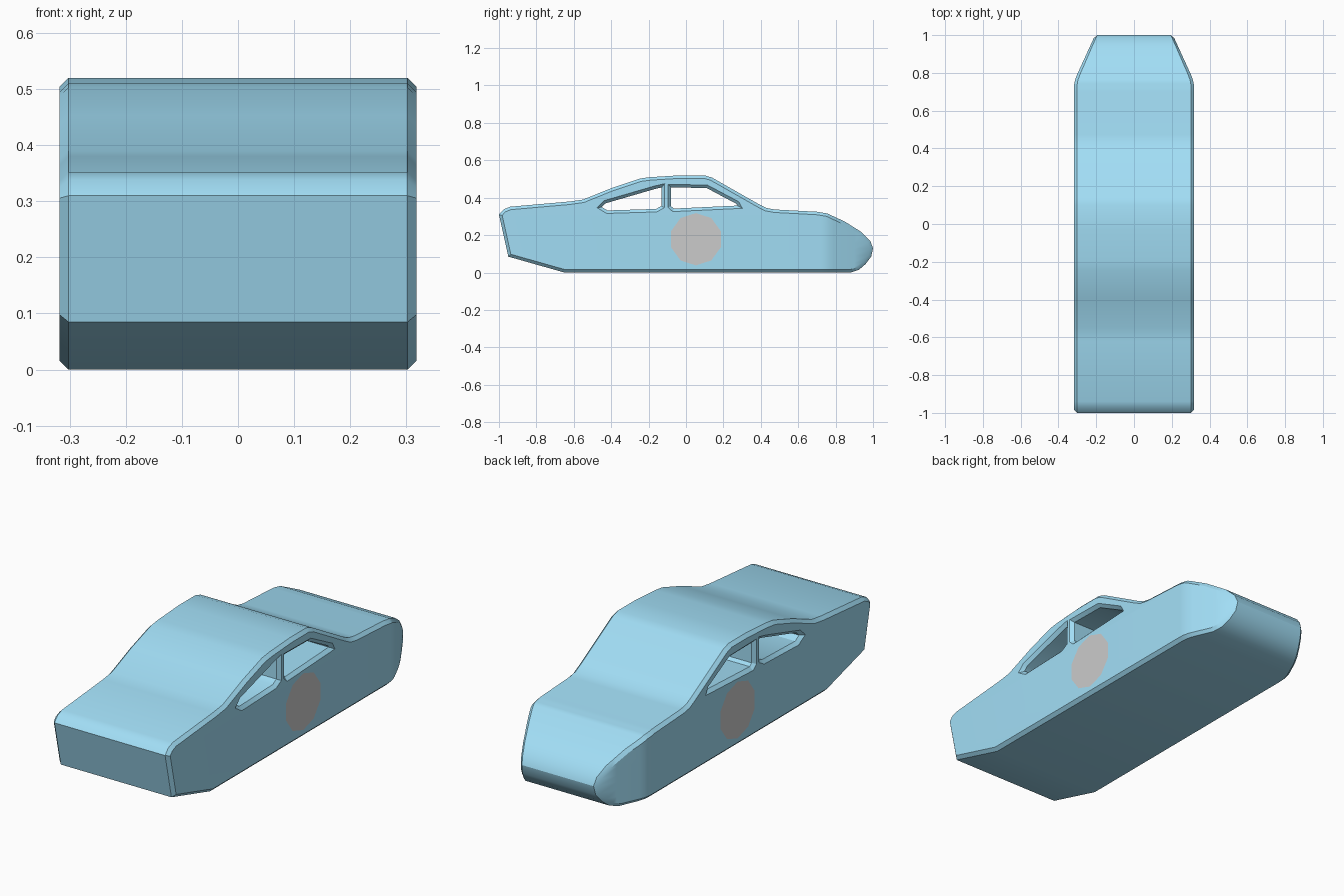
import bpy, bmesh, math
from mathutils import Matrix

if "Cube" in bpy.data.objects:
    bpy.data.objects.remove(bpy.data.objects["Cube"])

# Side profiles (y, z): body outline and the two window openings
OUTLINE = [(-.65, 0), (-.95, .085), (-1, .31), (-.975, .338), (-.94, .352), (-.62, .38),
           (-.55, .39), (-.395, .453), (-.245, .503), (-.19, .51), (-.03, .52), (.10, .52),
           (.14, .507), (.39, .365), (.43, .345), (.475, .337), (.70, .325), (.755, .316),
           (.85, .272), (.94, .215), (.985, .17), (1, .13), (.99, .085), (.96, .045),
           (.925, .015), (.88, 0)]
REAR_WINDOW = [(-.45, .35), (-.42, .332), (-.16, .34), (-.132, .356),
               (-.13, .455), (-.165, .447), (-.43, .37)]
FRONT_WINDOW = [(-.08, .455), (.11, .452), (.27, .367), (.275, .358),
                (-.065, .342), (-.08, .355)]
HALF, CHAMFER = .318, .016

# Body: extruded outline with chamfered rims and window tunnels
curve = bpy.data.curves.new("car_body_profile", 'CURVE')
curve.dimensions, curve.fill_mode = '2D', 'BOTH'
curve.extrude, curve.bevel_depth = HALF - CHAMFER, CHAMFER
curve.offset, curve.bevel_resolution = -CHAMFER, 0
for pts in (OUTLINE, REAR_WINDOW, FRONT_WINDOW):
    s = curve.splines.new('POLY')
    s.points.add(len(pts) - 1)
    for p, (y, z) in zip(s.points, pts):
        p.co = (y, z, 0, 1)
    s.use_cyclic_u = True
body = bpy.data.objects.new("car_body", curve)
bpy.context.collection.objects.link(body)
bpy.context.view_layer.objects.active = body
body.select_set(True)
bpy.ops.object.convert(target='MESH')
body = bpy.context.object
body.name = "car_body"
body.data.transform(Matrix(((0, 0, 1, 0), (1, 0, 0, 0), (0, 1, 0, 0), (0, 0, 0, 1))))

# Taper the rounded end inwards with a softened start
def taper(y):
    d = max(0, y - .72)
    return 1 - 1.44 * (d * d / .14 if d < .07 else d - .035)

bm = bmesh.new()
bm.from_mesh(body.data)
bmesh.ops.remove_doubles(bm, verts=bm.verts, dist=.0004)
for y in (.72, .743, .767, .79, .9):
    bmesh.ops.bisect_plane(bm, geom=bm.verts[:] + bm.edges[:] + bm.faces[:],
                           plane_co=(0, y, 0), plane_no=(0, 1, 0))
for v in bm.verts:
    v.co.x *= taper(v.co.y)
bmesh.ops.recalc_face_normals(bm, faces=bm.faces)
bm.to_mesh(body.data)
bm.free()
bpy.ops.object.shade_smooth_by_angle(angle=math.radians(30))

blue = bpy.data.materials.new("blue_paint")
blue.diffuse_color = (.36, .73, .92, 1)
blue.use_nodes = True
blue.node_tree.nodes["Principled BSDF"].inputs["Base Color"].default_value = blue.diffuse_color
body.data.materials.clear()
body.data.materials.append(blue)

# Ten-sided grey door discs
def door_disc(name, side):
    me = bpy.data.meshes.new(name)
    ring = [(side * (HALF + .001), .053 + .14 * math.cos(a), .178 + .14 * math.sin(a))
            for a in (math.radians(90 + 36 * i * side) for i in range(10))]
    me.from_pydata(ring, [], [range(10)])
    bpy.context.collection.objects.link(bpy.data.objects.new(name, me))

door_disc("right_door_disc", 1)
door_disc("left_door_disc", -1)
